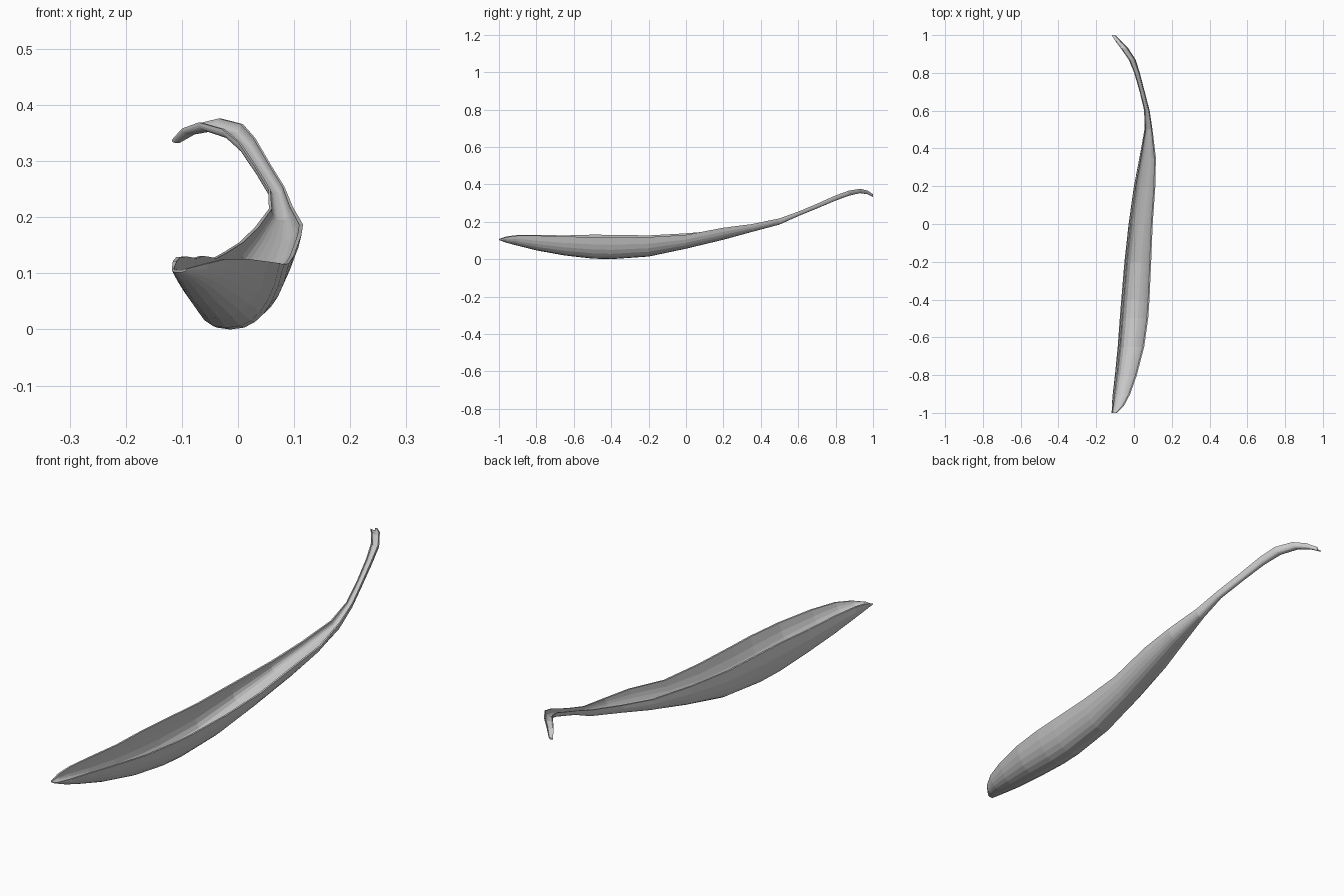
import bpy, bmesh, math

# Stations along the pod: y, left rim x, left rim z, right rim x, right rim z, bottom z
STATIONS = [
    (-1.00, -.118, .108, -.092, .108, .102),
    (-0.96, -.116, .122, -.052, .118, .088),
    (-0.90, -.110, .129, -.020, .126, .072),
    (-0.80, -.097, .130, .015, .126, .047),
    (-0.65, -.081, .127, .054, .121, .020),
    (-0.50, -.069, .131, .075, .118, .003),
    (-0.40, -.061, .130, .082, .116, .000),
    (-0.20, -.045, .127, .091, .118, .014),
    (0.00, -.025, .138, .099, .130, .056),
    (0.20, .002, .155, .113, .168, .104),
    (0.35, .030, .182, .116, .187, .145),
    (0.50, .055, .215, .098, .218, .185),
    (0.60, .054, .250, .083, .254, .230),
    (0.70, .030, .290, .057, .296, .271),
    (0.80, .001, .333, .031, .341, .313),
    (0.87, -.028, .357, .009, .366, .339),
    (0.93, -.070, .369, -.030, .376, .353),
    (0.97, -.100, .358, -.068, .367, .347),
    (1.00, -.118, .338, -.098, .348, .332),
]
SEG = 12


def power(v, p):
    return math.copysign(abs(v) ** p, v)


def arc(s, inset, depth, lean):
    """U-shaped section from the left rim to the right rim, its keel leaning left."""
    y, lx, lz, rx, rz, bottom = s
    w, cx, cz = (rx - lx) / 2 - inset, (lx + rx) / 2, (lz + rz) / 2
    pts = []
    for i in range(SEG + 1):
        a = math.pi * i / SEG
        u, v = -power(math.cos(a), .8), power(max(math.sin(a), 0), .8)
        rim = cz + u * (rz - lz) / 2 * (1 - v)
        pts.append((cx + w * u - lean * v, y, rim - depth * v))
    return pts


# Hollow pod tapering into a curled stalk: outer skin and inner skin lofted as one ring
bm = bmesh.new()
rings = []
for s in STATIONS:
    half = (s[3] - s[1]) / 2
    depth = (s[2] + s[4]) / 2 - s[5]
    lean = .2 * depth if s[0] < .4 else 0
    outer = arc(s, 0, depth, lean)
    inner = arc(s, min(.007, half * .25), depth - min(.010, depth * .6), lean)
    rings.append([bm.verts.new(p) for p in outer + inner[::-1]])

n = len(rings[0])
for a, b in zip(rings, rings[1:]):
    for i in range(n):
        j = (i + 1) % n
        bm.faces.new((a[i], a[j], b[j], b[i]))

# Close both ends with strips between the skins
for r in (rings[0], rings[-1]):
    for i in range(SEG):
        bm.faces.new((r[i], r[i + 1], r[n - 2 - i], r[n - 1 - i]))

bmesh.ops.recalc_face_normals(bm, faces=bm.faces)
mesh = bpy.data.meshes.new("curled_pod")
bm.to_mesh(mesh)
bm.free()
pod = bpy.data.objects.new("curled_pod", mesh)
bpy.context.collection.objects.link(pod)
